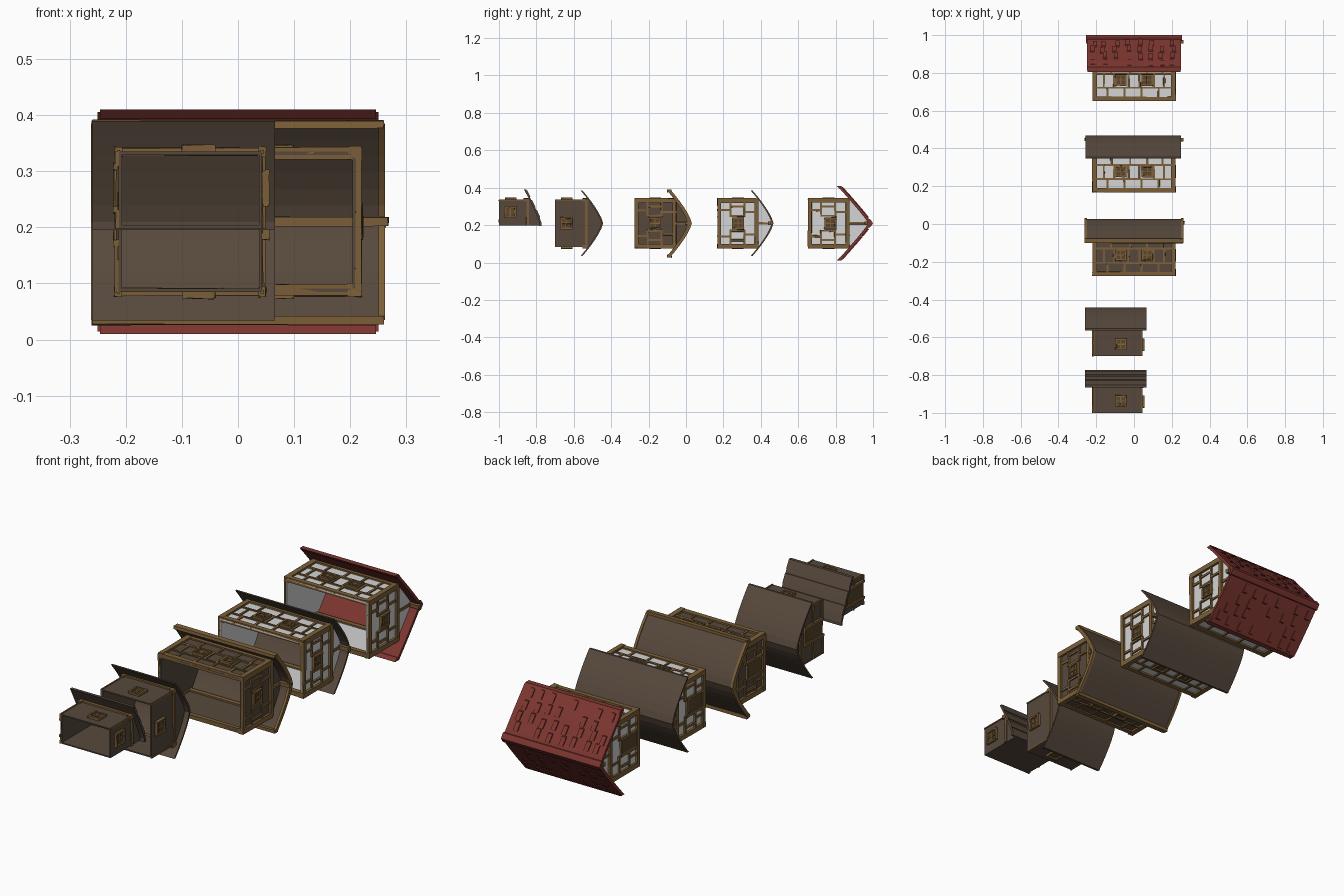
import bpy, bmesh, random
from mathutils import Vector

if "Cube" in bpy.data.objects:
    bpy.data.objects.remove(bpy.data.objects["Cube"])

random.seed(4)
ZC = 0.21  # height of the roof ridge line: the houses lie on their sides, roof towards +y


def mat(name, rgb):
    m = bpy.data.materials.new(name)
    m.diffuse_color = (*rgb, 1)
    m.use_nodes = True
    m.node_tree.nodes["Principled BSDF"].inputs["Base Color"].default_value = m.diffuse_color
    return m


WOOD = mat("timber", (0.20, 0.115, 0.04))
BROWN = mat("dark_boards", (0.095, 0.066, 0.046))
WHITE = mat("white_plaster", (0.66, 0.66, 0.66))
RED = mat("red_tiles", (0.20, 0.036, 0.028))
SHADE = mat("window_panel", (0.10, 0.06, 0.025))


class Part:
    """Collects prisms into one object with one colour."""

    def __init__(self, name, material):
        self.name, self.material, self.bm = name, material, bmesh.new()

    def prism(self, x0, x1, yz, jitter=0.0):
        j = lambda: random.uniform(-jitter, jitter)
        ends = [[self.bm.verts.new((x + j(), y + j(), z + j())) for y, z in yz] for x in (x0, x1)]
        n = len(yz)
        for e in ends:
            self.bm.faces.new(e)
        for i in range(n):
            k = (i + 1) % n
            self.bm.faces.new((ends[0][i], ends[0][k], ends[1][k], ends[1][i]))

    def box(self, x0, x1, y0, y1, z0, z1, jitter=0.0):
        self.prism(x0, x1, [(y0, z0), (y1, z0), (y1, z1), (y0, z1)], jitter)

    def done(self):
        bmesh.ops.recalc_face_normals(self.bm, faces=self.bm.faces)
        me = bpy.data.meshes.new(self.name)
        self.bm.to_mesh(me)
        self.bm.free()
        me.materials.append(self.material)
        bpy.context.collection.objects.link(bpy.data.objects.new(self.name, me))


def house(tag, y0, x0, x1, eave, ridge, half, power, thick, wall_mat, roof_mat,
          rx0, rx1, sides=(1, -1), framed=True, trim=False, tiles=False, end_win=0.11):
    D, T, J = 0.125, 0.006, 0.0015

    def roof_y(d):          # outer roof height at a distance d from the ridge
        return y0 + ridge - (ridge - eave) * (abs(d) / half) ** power

    def slope(d0, d1, s, low, high, n=6):     # band that follows the roof slope
        ds = [d0 + (d1 - d0) * i / n for i in range(n + 1)]
        return ([(roof_y(d) + low, ZC + s * d) for d in ds] +
                [(roof_y(d) + high, ZC + s * d) for d in reversed(ds)])

    top = roof_y(D) - thick
    walls = Part(tag + "_walls", wall_mat)
    wood = Part(tag + "_timbers", WOOD)
    panes = Part(tag + "_window_panels", SHADE)
    roof = Part(tag + "_roof", roof_mat)

    # roof slopes and gable end walls
    for s in sides:
        roof.prism(rx0, rx1, slope(0, half, s, -thick, 0))
        ds = [D * i / 6 for i in range(7)]
        gable = [(y0, ZC + s * D), (y0, ZC)] + [(roof_y(d) - thick, ZC + s * d) for d in ds]
        for x in (x0, x1 - T):
            walls.prism(x, x + T, gable)
        zs = sorted((ZC + s * (D - T), ZC + s * D))
        walls.box(x0, x1, y0, top, *zs)
    if len(sides) == 1:     # closing wall of the half house
        walls.box(x0, x1, y0, roof_y(0) - thick, ZC - 0.012, ZC - 0.006)
        for x in (x0, x1 - T):
            walls.box(x, x + T, y0, roof_y(0) - thick, ZC - 0.012, ZC)
        roof.box(rx0, rx1, roof_y(0) - thick, roof_y(0), ZC - 0.015, ZC)
        for d in (0.03, 0.085, 0.14):
            roof.prism(rx0, rx1, slope(d, d + 0.04, 1, 0, 0.004))

    # helpers placing plates on a long wall (s) or an end wall (x)
    def on_side(part, s, a, b, h0, h1, out):
        zs = sorted((ZC + s * (D - 0.004), ZC + s * (D + out)))
        part.box(a, b, y0 + h0, y0 + h1, *zs, J)

    def on_end(part, x, a, b, h0, h1, out):
        xs = sorted((x, x + (out if x > 0 else -out)))
        part.box(*xs, y0 + h0, y0 + h1, a, b, J)

    def window(put, c, h, r):
        put(panes, c - r, c + r, h - r, h + r, 0.005)
        w = 0.008
        for k in (-r, r):
            put(wood, c + k - w / 2, c + k + w / 2, h - r - w / 2, h + r + w / 2, 0.012)
            put(wood, c - r, c + r, h + k - w / 2, h + k + w / 2, 0.012)
        put(wood, c - 0.003, c + 0.003, h - r, h + r, 0.008)
        put(wood, c - r, c + r, h - 0.003, h + 0.003, 0.008)

    zmid = ZC if len(sides) == 2 else 0.27
    zlow = ZC - D if len(sides) == 2 else ZC - 0.012
    side = lambda s: (lambda p, a, b, h0, h1, o: on_side(p, s, a, b, h0, h1, o))
    end = lambda x: (lambda p, a, b, h0, h1, o: on_end(p, x, a, b, h0, h1, o))
    hw = 0.11 if framed else 0.063

    # windows on the long walls and the right end, door on the left end
    for s in sides:
        for c in ((-0.07, 0.07) if framed else (-0.07,)):
            window(side(s), c, hw, 0.026)
    window(end(x1), zmid, end_win if framed else 0.06, 0.028)
    left = end(x0)
    left(panes, zmid - 0.035, zmid + 0.035, 0.005, 0.125, 0.004)
    for z in (zmid - 0.038, zmid + 0.038):
        left(wood, z - 0.006, z + 0.006, 0, 0.13, 0.009)
    left(wood, zmid - 0.045, zmid + 0.045, 0.125, 0.137, 0.009)

    ht = top - y0
    if framed:
        # heavy frame: corner posts, sills, wall plates
        for s in sides:
            z = ZC + s * (D - 0.003)
            for x in (x0 + 0.002, x1 - 0.002):
                wood.box(x - 0.012, x + 0.012, y0, top, z - 0.012, z + 0.012, J)
            for h in (0, ht - 0.022):
                wood.box(x0 - 0.01, x1 + 0.01, y0 + h, y0 + h + 0.022, z - 0.01, z + 0.01, J)
            # rails and staggered studs of the long walls
            for h in (0.065, 0.14):
                side(s)(wood, x0, x1, h, h + 0.01, 0.005)
            for h0, h1, xs in ((0, 0.07, (-0.14, -0.05, 0.04, 0.13)),
                               (0.07, 0.145, (-0.16, -0.105, -0.03, 0.03, 0.105, 0.16)),
                               (0.145, ht, (-0.12, -0.02, 0.07, 0.15))):
                for x in xs:
                    side(s)(wood, x - 0.005, x + 0.005, h0, h1, 0.005)
        # rails and studs of the end walls
        for x in (x0, x1):
            for h in (0.0, ht - 0.02):
                on_end(wood, x, ZC - D, ZC + D, h, h + 0.02, 0.01)
            for h in (0.065, 0.14):
                for s in (-1, 1):
                    on_end(wood, x, *sorted((ZC + s * 0.035, ZC + s * D)), h, h + 0.01, 0.007)
            for h0, h1, ds in ((0, 0.07, (-0.07, 0.07)), (0.07, 0.145, (-0.09, -0.04, 0.04, 0.09)),
                               (0.145, ht, (-0.06, 0.06))):
                for d in ds:
                    on_end(wood, x, ZC + d - 0.005, ZC + d + 0.005, h0, h1, 0.007)
            on_end(wood, x, ZC - 0.006, ZC + 0.006, ht, ridge - thick - 0.01, 0.007)
        # ridge beam
        wood.box(rx0 - 0.004, rx1 + 0.012, y0 + ridge - thick - 0.02, y0 + ridge - thick - 0.002,
                 ZC - 0.009, ZC + 0.009, J)
    else:
        # light frame: wall plates under the eaves and rails on the left end
        for s in sides:
            z = ZC + s * D
            wood.box(x0 - 0.005, x1 + 0.005, top - 0.016, top - 0.003, z - 0.007, z + 0.007, J)
            for x in (x0, x1):
                wood.box(x - 0.007, x + 0.007, top - 0.03, top, z - 0.009, z + 0.009, J)
                wood.box(x - 0.003, x + 0.003, y0, top, z - 0.003, z + 0.003)
        for x in (x0, x1):
            on_end(wood, x, zlow, ZC + D, ht - 0.016, ht - 0.003, 0.006)
        for a, b in ((zlow, zmid - 0.04), (zmid + 0.04, ZC + D)):
            left(wood, a, b, 0.07, 0.08, 0.006)
            left(wood, a, b, 0.0, 0.01, 0.006)

    # timber trim round the roof edges
    if trim:
        for s in sides:
            z = ZC + s * half
            wood.box(rx0 - 0.004, rx1 + 0.004, y0 + eave - 0.018, y0 + eave + 0.006, z - 0.009, z + 0.006, J)
            for x in (rx0, rx1):
                wood.prism(x - 0.006, x + 0.006, slope(0, half, s, -0.018, 0.004))

    # raised tiles, thick lip and ridge cap of the tiled roof
    if tiles:
        for s in sides:
            roof.prism(rx0 + 0.004, rx1 - 0.004, slope(half - 0.012, half + 0.004, s, -thick - 0.003, 0.004, 2))
            roof.prism(rx0 - 0.004, rx1 + 0.004, slope(0, 0.022, s, -0.01, 0.006, 2))
            for row in range(4):
                for col in range(8):
                    if random.random() < 0.75:
                        x = rx0 + 0.035 + col * 0.06 + random.uniform(-0.014, 0.014)
                        d = 0.03 + row * 0.04 + random.uniform(0, 0.012)
                        roof.prism(x - 0.011, x + 0.011, slope(d, d + 0.032, s, -0.004, 0.007, 2))

    for p in (walls, wood, panes, roof):
        p.done()


# five building stages, from the small half house to the tiled house
house("half_hut", -1.0, -0.213, 0.043, 0.144, 0.228, 0.18, 1.15, 0.01, BROWN, BROWN,
      -0.26, 0.066, sides=(1,), framed=False)
house("hut", -0.70, -0.213, 0.043, 0.146, 0.257, 0.176, 1.35, 0.01, BROWN, BROWN,
      -0.26, 0.066, framed=False)
house("board_house", -0.275, -0.21, 0.21, 0.192, 0.302, 0.175, 1.35, 0.01, BROWN, BROWN,
      -0.256, 0.256, trim=True)
house("plaster_house", 0.168, -0.21, 0.21, 0.188, 0.30, 0.175, 1.35, 0.01, WHITE, BROWN,
      -0.257, 0.25)
house("tiled_house", 0.652, -0.21, 0.21, 0.178, 0.342, 0.196, 1.08, 0.018, WHITE, RED,
      -0.25, 0.25, tiles=True, end_win=0.12)
